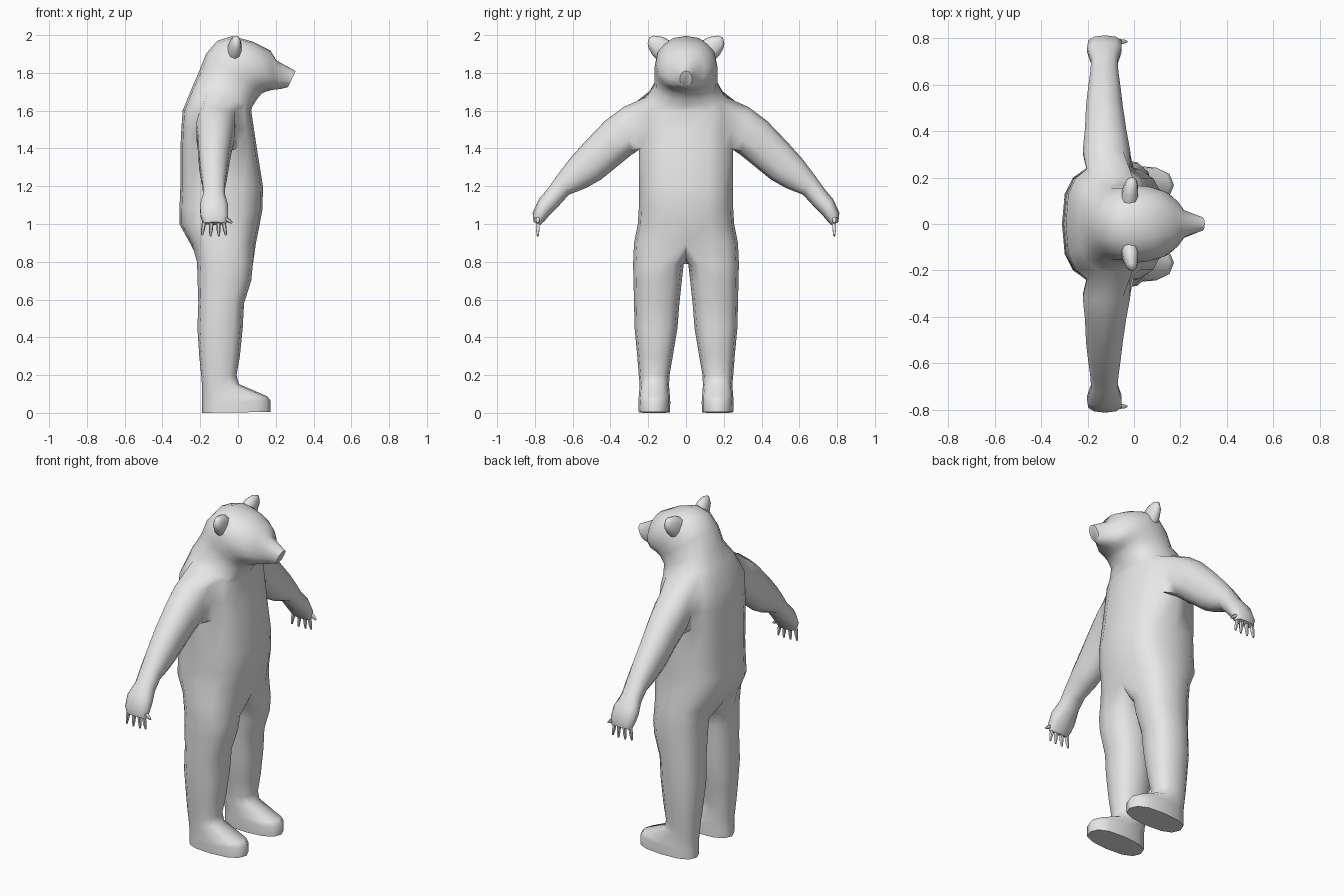
import bpy, bmesh, math
from mathutils import Vector

cube = bpy.data.objects.get("Cube")
if cube:
    bpy.data.objects.remove(cube)

fur = bpy.data.materials.new("grey_fur")
fur.use_nodes = True
fur.diffuse_color = (0.8, 0.8, 0.8, 1)
fur.node_tree.nodes["Principled BSDF"].inputs["Base Color"].default_value = (0.8, 0.8, 0.8, 1)


def ring(bm, a, b, side, count, power=2.3, start=0.0):
    """Rounded cross-section from point a round to point b, widened along side."""
    a, b, side = Vector(a), Vector(b), Vector(side)
    mid, half = (a + b) / 2, (a - b) / 2
    verts = []
    for i in range(count):
        t = start + 2 * math.pi * i / count
        c, s = [math.copysign(abs(v) ** (2 / power), v) for v in (math.cos(t), math.sin(t))]
        verts.append(bm.verts.new(mid + half * c + side * s))
    return verts


def bridge(bm, r1, r2, skip=()):
    n = len(r1)
    for i in range(n):
        if i not in skip:
            j = (i + 1) % n
            bm.faces.new((r1[i], r1[j], r2[j], r2[i]))


def loft(bm, rings):
    for r1, r2 in zip(rings, rings[1:]):
        bridge(bm, r1, r2)
    bm.faces.new(rings[-1])


def finish(bm, name):
    bmesh.ops.recalc_face_normals(bm, faces=bm.faces)
    mesh = bpy.data.meshes.new(name)
    bm.to_mesh(mesh)
    bm.free()
    obj = bpy.data.objects.new(name, mesh)
    bpy.context.collection.objects.link(obj)
    mesh.materials.append(fur)
    bpy.ops.object.select_all(action='DESELECT')
    obj.select_set(True)
    bpy.context.view_layer.objects.active = obj
    bpy.ops.object.shade_smooth_by_angle(angle=math.radians(60))


# Trunk, neck and head: front x, front z, back x, back z, half width
TRUNK = [
    (.095, .90, -.255, .90, .275), (.115, 1.0, -.31, 1.0, .255),
    (.13, 1.08, -.31, 1.08, .25), (.132, 1.2, -.305, 1.2, .25),
    (.10, 1.4, -.305, 1.4, .25), (.085, 1.5, -.30, 1.5, .25),
    (.07, 1.6, -.293, 1.6, .25), (.075, 1.62, -.24, 1.73, .205),
]
HEAD = [
    (.10, 1.66, -.205, 1.81, .168), (.125, 1.69, -.17, 1.90, .166),
    (.145, 1.70, -.11, 1.97, .166), (.165, 1.705, -.03, 1.995, .16),
    (.18, 1.71, .08, 1.965, .14), (.20, 1.712, .17, 1.92, .10),
    (.225, 1.715, .205, 1.865, .06), (.265, 1.725, .305, 1.81, .032),
]
# Arms: lower y, z, upper y, z, back x, front x
ARM = [
    (.29, 1.365, .33, 1.62, -.225, -.012), (.37, 1.30, .43, 1.545, -.215, -.03),
    (.45, 1.235, .54, 1.43, -.21, -.045), (.53, 1.19, .62, 1.34, -.20, -.055),
    (.62, 1.155, .68, 1.26, -.19, -.065), (.67, 1.10, .73, 1.19, -.187, -.067),
    (.72, 1.05, .78, 1.13, -.205, -.05), (.745, 1.02, .812, 1.06, -.20, -.05),
    (.77, .995, .807, 1.01, -.185, -.06),
]
# Legs and feet: front x, front z, back x, back z, inner y, outer y
LEG = [
    (.078, .78, -.217, .80, .012, .28), (.07, .70, -.214, .70, .022, .278),
    (.032, .58, -.21, .58, .035, .275), (.025, .45, -.215, .45, .045, .272),
    (.01, .30, -.205, .30, .07, .258), (-.008, .20, -.195, .20, .087, .25),
    (.005, .152, -.19, .14, .09, .245), (.155, .088, -.19, .09, .085, .25),
    (.172, .065, -.19, .05, .083, .252), (.172, .005, -.19, .0, .085, .25),
]

bm = bmesh.new()
trunk = []
for rows, power in ((TRUNK, 2.8), (HEAD, 2.2)):
    for fx, fz, bx, bz, w in rows:
        trunk.append(ring(bm, (fx, 0, fz), (bx, 0, bz), (0, w, 0), 16, power))
for k, (r1, r2) in enumerate(zip(trunk, trunk[1:])):
    # Leave a shoulder opening on each side
    bridge(bm, r1, r2, (3, 4, 11, 12) if 4 <= k <= 6 else ())
bm.faces.new(trunk[-1])

crotch = [bm.verts.new(p) for p in ((-.16, 0, .82), (-.07, 0, .79), (.03, 0, .83))]
for s in (1, -1):
    # Legs grow out of half of the hip ring plus the crotch edge
    top = [trunk[0][(s * i) % 16] for i in range(9)] + crotch
    loft(bm, [top] + [
        ring(bm, (fx, s * (yi + yo) / 2, fz), (bx, s * (yi + yo) / 2, bz),
             (0, s * (yo - yi) / 2, 0), 12, 2.5, -math.pi / 6)
        for fx, fz, bx, bz, yi, yo in LEG])
    # Arms grow out of the shoulder openings
    f, c, b = (3, 4, 5) if s > 0 else (13, 12, 11)
    hole = [(4, c), (4, f), (5, f), (6, f), (7, f), (7, c), (7, b), (6, b), (5, b), (4, b)]
    loft(bm, [[trunk[row][col] for row, col in hole]] + [
        ring(bm, ((bx + fx) / 2, s * ly, lz), ((bx + fx) / 2, s * uy, uz),
             ((fx - bx) / 2, 0, 0), 10)
        for ly, lz, uy, uz, bx, fx in ARM])
finish(bm, "body")

for s, label in ((1, "left"), (-1, "right")):
    # Ears: flattened cups, upper edge y, z, lower edge y, z, half thickness
    bm = bmesh.new()
    loft(bm, [ring(bm, (x, s * ay, az), (x, s * by, bz), (t, 0, 0), 10)
              for x, ay, az, by, bz, t in (
                  (-.02, .07, 1.96, .14, 1.86, .04), (-.015, .12, 1.99, .175, 1.89, .034),
                  (-.01, .17, 1.997, .198, 1.93, .024), (-.008, .195, 1.988, .203, 1.955, .01))])
    finish(bm, label + "_ear")

    # Claws: four hanging down and a short one pointing forward
    bm = bmesh.new()
    for x, z, dx, dz in ((-.178, 1.02, -.012, -.08), (-.14, 1.015, -.006, -.08),
                         (-.105, 1.015, .004, -.08), (-.078, 1.02, .014, -.08),
                         (-.065, 1.03, .034, -.025)):
        start, step = Vector((x, s * .785, z)), Vector((dx, 0, dz))
        across = Vector((-dz, 0, dx)).normalized()
        rings = []
        for t, r in ((0, .012), (.6, .010), (1, .005)):
            p = start + step * t
            rings.append(ring(bm, p + across * r, p - across * r, (0, r, 0), 6))
        loft(bm, rings)
    finish(bm, label + "_claws")
